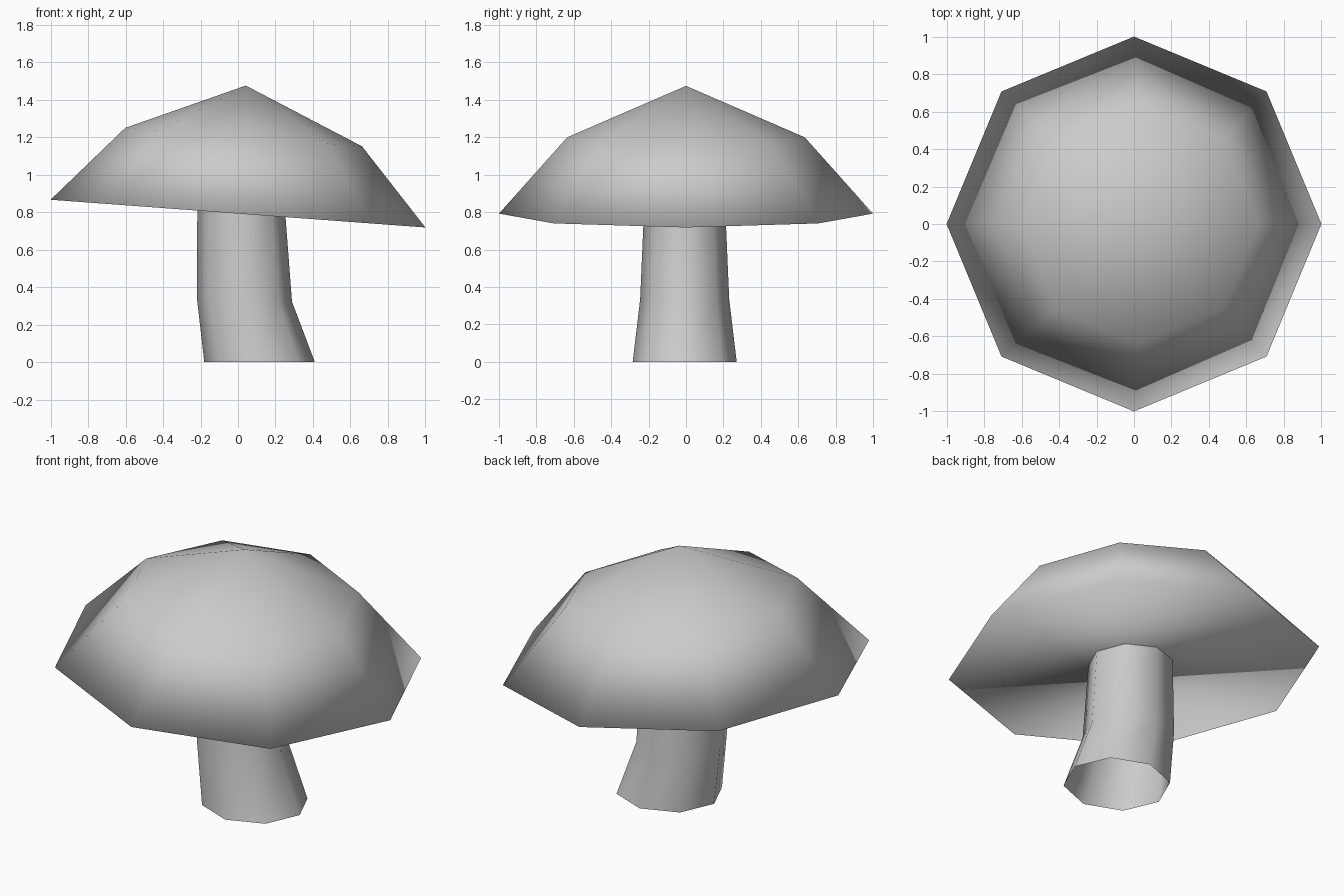
import bpy
import bmesh
from math import cos, sin, pi

if "Cube" in bpy.data.objects:
    bpy.data.objects.remove(bpy.data.objects["Cube"])

SIDES = 8

grey = bpy.data.materials.new("light_grey")
grey.diffuse_color = (0.6, 0.6, 0.6, 1.0)
grey.use_nodes = True
grey.node_tree.nodes["Principled BSDF"].inputs["Base Color"].default_value = grey.diffuse_color


def ring(bm, cx, cy, z, rx, ry, tilt=0.0):
    """Eight-sided ring; tilt lowers z towards +x."""
    return [bm.verts.new((cx + rx * cos(2 * pi * i / SIDES),
                          cy + ry * sin(2 * pi * i / SIDES),
                          z - tilt * rx * cos(2 * pi * i / SIDES)))
            for i in range(SIDES)]


def bridge(bm, lower, upper):
    for i in range(SIDES):
        j = (i + 1) % SIDES
        bm.faces.new((lower[i], lower[j], upper[j], upper[i]))


def finish(bm, name):
    for f in bm.faces:
        f.smooth = True
    mesh = bpy.data.meshes.new(name)
    bm.to_mesh(mesh)
    bm.free()
    mesh.materials.append(grey)
    obj = bpy.data.objects.new(name, mesh)
    bpy.context.collection.objects.link(obj)
    return obj


# Cap: tilted low dome with a flat closed underside
bm = bmesh.new()
rim = ring(bm, 0, 0, 0.792, 1.0, 1.0, 0.074)
shoulder = ring(bm, 0.03, 0, 1.2, 0.632, 0.635, 0.078)
apex = bm.verts.new((0.042, 0, 1.475))
bridge(bm, rim, shoulder)
for i in range(SIDES):
    bm.faces.new((shoulder[i], shoulder[(i + 1) % SIDES], apex))
bm.faces.new(rim[::-1])
finish(bm, "cap")

# Stem: bent open tube, wider at the foot
bm = bmesh.new()
foot = ring(bm, 0.115, -0.007, 0.0, 0.295, 0.278)
bend = ring(bm, 0.034, -0.007, 0.335, 0.254, 0.238, 0.05)
top = ring(bm, 0.018, -0.007, 0.80, 0.235, 0.218, 0.074)
bridge(bm, foot, bend)
bridge(bm, bend, top)
finish(bm, "stem")
